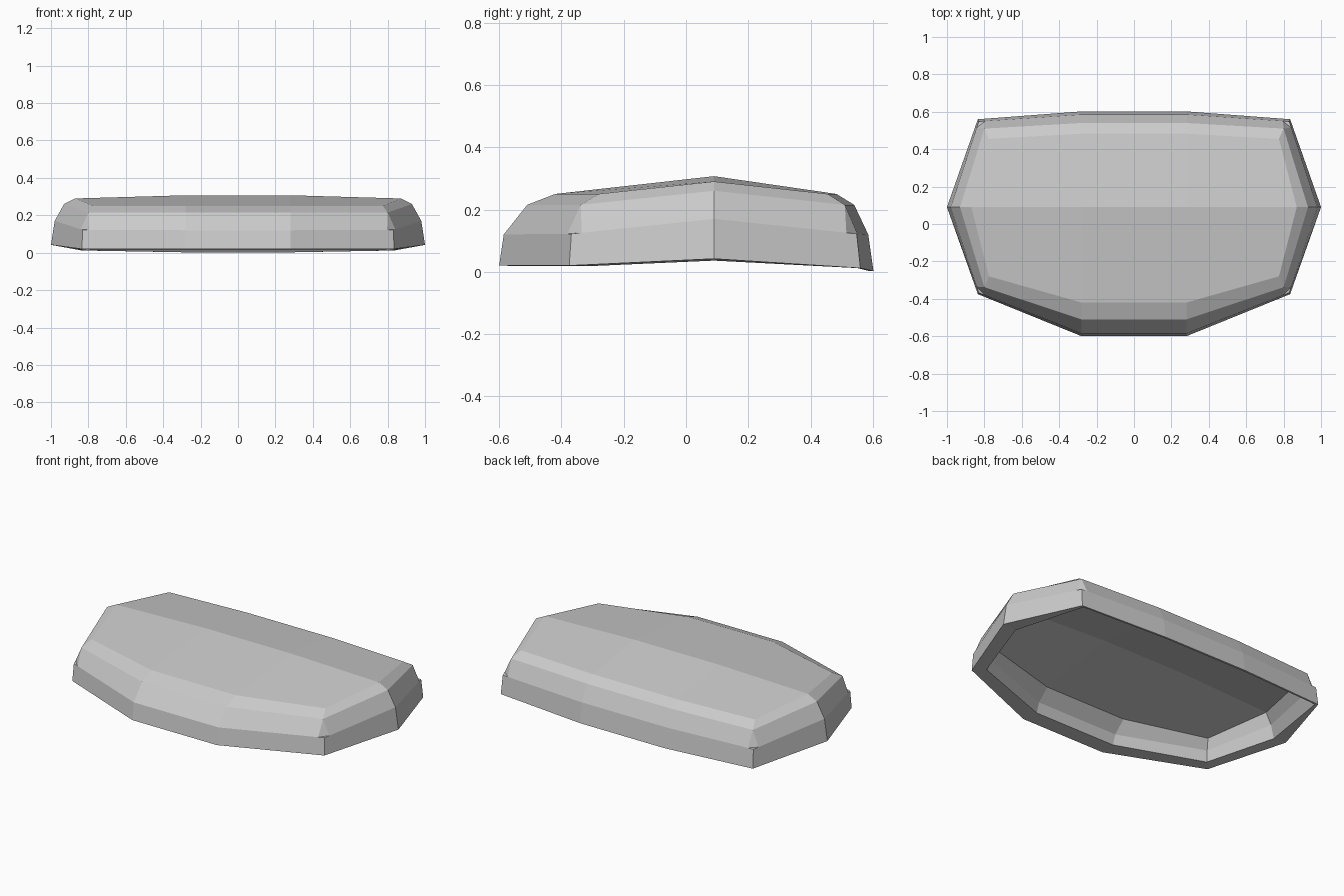
import bpy
import bmesh
from mathutils import Vector

if "Cube" in bpy.data.objects:
    bpy.data.objects.remove(bpy.data.objects["Cube"])

# Half outlines, back to front: back, back corner, side, front corner, front
OUTER = [
    [(.28, .602, .002), (.835, .56, .012), (1, .09, .042), (.835, -.375, .02), (.28, -.60, .02)],
    [(.28, .585, .12), (.83, .548, .122), (.98, .09, .17), (.83, -.368, .122), (.28, -.585, .12)],
    [(.28, .54, .215), (.80, .51, .215), (.93, .09, .26), (.80, -.338, .215), (.28, -.51, .215)],
    [(.28, .483, .25), (.775, .455, .25), (.87, .09, .29), (.775, -.28, .25), (.28, -.42, .25)],
]
INNER = [
    [(.28, .59, .002), (.82, .55, .012), (.915, .09, .036), (.78, -.315, .018), (.27, -.50, .018)],
    [(.28, .53, .075), (.785, .50, .08), (.895, .09, .115), (.77, -.30, .08), (.27, -.48, .075)],
    [(.28, .47, .145), (.755, .44, .14), (.86, .09, .18), (.755, -.275, .14), (.27, -.41, .14)],
]
CORNERS = (2, 4)

bm = bmesh.new()


def make_ring(points):
    """Half ring with end points on the mirror plane."""
    pts = [(0, *points[0][1:])] + points + [(0, *points[-1][1:])]
    return [bm.verts.new(p) for p in pts]


def strip(a, b):
    for i in range(len(a) - 1):
        bm.faces.new((a[i], a[i + 1], b[i + 1], b[i]))


def notched_wall(low, mid, top, size=.035):
    """Sharp-cornered lower wall under a bevel whose corners are cut off."""
    def toward(v, w):
        return bm.verts.new(v.co + (w.co - v.co).normalized() * size)
    cut = {i: (toward(mid[i], mid[i - 1]), toward(mid[i], mid[i + 1])) for i in CORNERS}
    for i in range(len(low) - 1):
        j = i + 1
        line = [mid[i]] + ([cut[i][1]] if i in cut else [])
        end = ([cut[j][0]] if j in cut else []) + [mid[j]]
        bm.faces.new([low[j], low[i]] + line + end)
        bm.faces.new((line[-1], top[i], top[j], end[0]))
    for i, (a, b) in cut.items():
        bm.faces.new((a, b, top[i]))
        bm.faces.new((a, mid[i], b))


def ridged_cap(r, z):
    """Shallow roof with a ridge running left to right."""
    mid = bm.verts.new((0, .09, z))
    end = bm.verts.new((.28, .09, z))
    for f in ((r[0], r[1], end, mid), (r[1], r[2], r[3], end),
              (r[3], r[4], r[5], end), (r[5], r[6], mid, end)):
        bm.faces.new(f)


# Outer skin
outer = [make_ring(p) for p in OUTER]
notched_wall(*outer[:3])
strip(outer[2], outer[3])
ridged_cap(outer[3], .307)

# Inner skin and bottom rim
inner = [make_ring(p) for p in INNER]
strip(inner[0], inner[1])
strip(inner[1], inner[2])
ridged_cap(inner[2], .205)
strip(outer[0], inner[0])

bmesh.ops.recalc_face_normals(bm, faces=bm.faces)
# Make sure the normals point outwards
roof = max(bm.faces, key=lambda f: f.calc_center_median().z)
if roof.normal.dot(Vector((0, 0, 1))) < 0:
    bmesh.ops.reverse_faces(bm, faces=bm.faces)

mesh = bpy.data.meshes.new("padded_shell")
bm.to_mesh(mesh)
bm.free()
shell = bpy.data.objects.new("padded_shell", mesh)
bpy.context.collection.objects.link(shell)

# Left half
mirror = shell.modifiers.new("mirror", 'MIRROR')
mirror.use_clip = True
